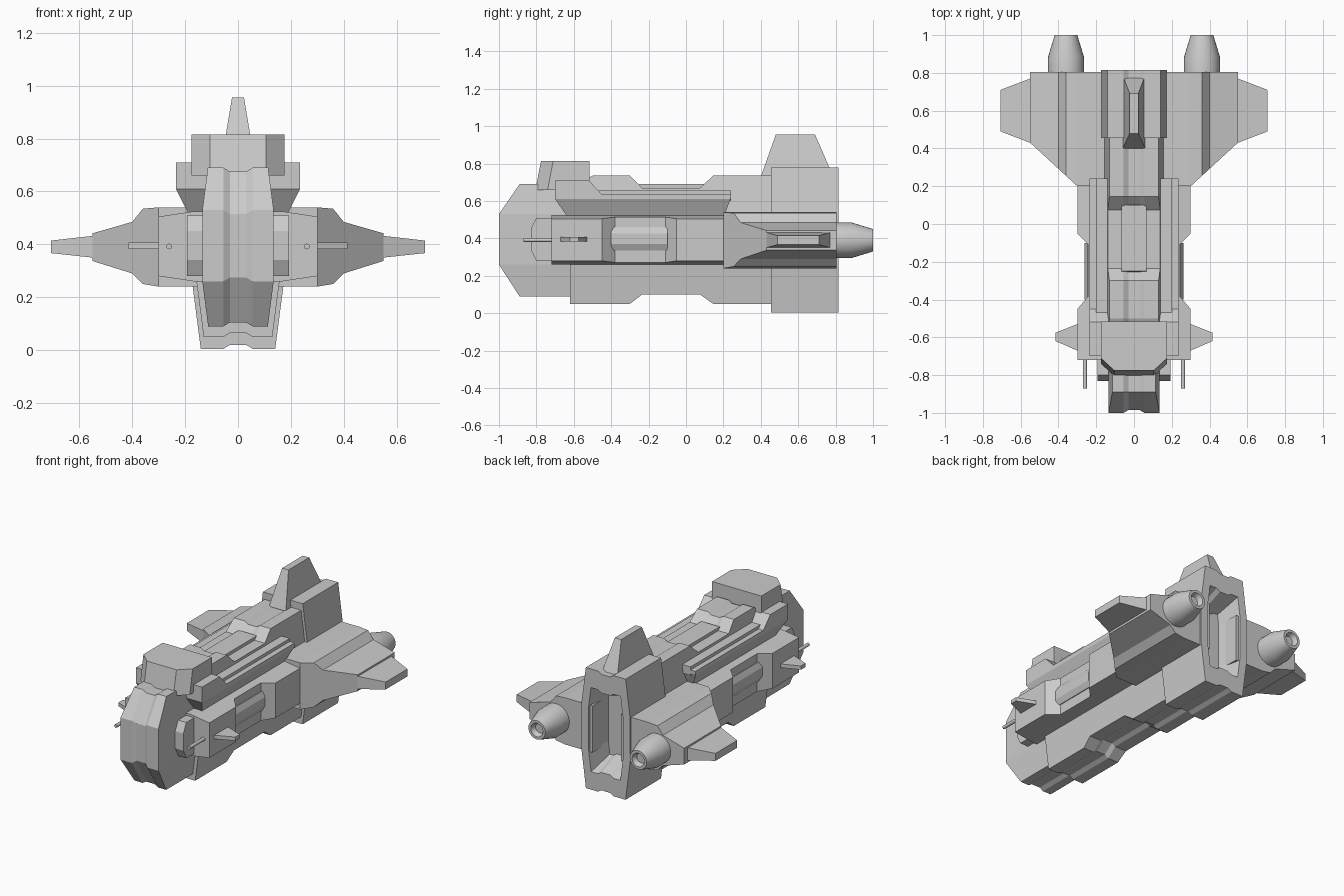
import bpy, bmesh, math
from mathutils import Vector

cube = bpy.data.objects.get("Cube")
if cube:
    bpy.data.objects.remove(cube, do_unlink=True)

hull = bpy.data.materials.new("hull_grey")
hull.use_nodes = True
hull.diffuse_color = (0.6, 0.6, 0.6, 1)
hull.node_tree.nodes["Principled BSDF"].inputs["Base Color"].default_value = (0.6, 0.6, 0.6, 1)


def finish(name, bm, mirror=False):
    bmesh.ops.remove_doubles(bm, verts=bm.verts, dist=0.0005)
    bmesh.ops.recalc_face_normals(bm, faces=bm.faces)
    mesh = bpy.data.meshes.new(name)
    bm.to_mesh(mesh)
    bm.free()
    mesh.materials.append(hull)
    ob = bpy.data.objects.new(name, mesh)
    bpy.context.collection.objects.link(ob)
    if mirror:
        ob.modifiers.new("mirror", 'MIRROR')
    return ob


def place(axis, u, v, w):
    """Point from two profile coordinates and the extrusion coordinate."""
    return {'x': (w, u, v), 'y': (u, w, v), 'z': (u, v, w)}[axis]


def prism(name, axis, poly, a, b, mirror=False, cuts=(), tweak=None):
    """Extrude a profile along an axis, then trim it by planes (point, normal)."""
    bm = bmesh.new()
    lo = [bm.verts.new(place(axis, u, v, a)) for u, v in poly]
    hi = [bm.verts.new(place(axis, u, v, b)) for u, v in poly]
    n = len(poly)
    bm.faces.new(lo)
    bm.faces.new(hi)
    for i in range(n):
        j = (i + 1) % n
        bm.faces.new((lo[i], lo[j], hi[j], hi[i]))
    for co, no in cuts:
        bmesh.ops.bisect_plane(bm, geom=bm.verts[:] + bm.edges[:] + bm.faces[:],
                               plane_co=co, plane_no=Vector(no), clear_outer=True)
        bmesh.ops.holes_fill(bm, edges=[e for e in bm.edges if e.is_boundary])
    if tweak:
        for v in bm.verts:
            tweak(v.co)
    return finish(name, bm, mirror)


def section(y, width, zb, zt, dip_y=0.0):
    """Tall hull ring with tapered ends and a shallow central groove."""
    low, high, d = max(.26, zb), min(.53, zt), .015
    wb, wt = width - .13 * (low - zb), width - .13 * (zt - high)
    half = [(.03, zb + d), (.055, zb), (wb, zb), (width, low),
            (width, high), (wt, zt), (.055, zt), (.03, zt - d)]
    ring = half + [(-x, z) for x, z in reversed(half)]
    return [(x, y + (dip_y if abs(x) < .04 else 0), z) for x, z in ring]


def hull_loft(name, stations):
    bm = bmesh.new()
    rings = [[bm.verts.new(p) for p in section(*s)] for s in stations]
    n = len(rings[0])
    for r, s in zip(rings, rings[1:]):
        for i in range(n):
            j = (i + 1) % n
            bm.faces.new((r[i], r[j], s[j], s[i]))
    # Caps made from vertical strips
    for r in (rings[0], rings[-1]):
        for i in range(3):
            bm.faces.new((r[i], r[i + 1], r[6 - i], r[7 - i]))
            bm.faces.new((r[15 - i], r[14 - i], r[9 + i], r[8 + i]))
        bm.faces.new((r[0], r[7], r[8], r[15]))
    return finish(name, bm)


def lathe(name, x, z, profile, sides):
    """Revolve (radius, y) pairs about a line along y, on both sides."""
    bm = bmesh.new()
    rings = []
    for rad, y in profile:
        ang = [2 * math.pi * k / sides for k in range(sides)]
        rings.append([bm.verts.new((x + rad * math.cos(t), y, z + rad * math.sin(t))) for t in ang])
    for r, s in zip(rings, rings[1:]):
        for i in range(sides):
            j = (i + 1) % sides
            bm.faces.new((r[i], r[j], s[j], s[i]))
    bm.faces.new(rings[0])
    bm.faces.new(rings[-1])
    ob = finish(name, bm, True)
    bpy.ops.object.select_all(action='DESELECT')
    ob.select_set(True)
    bpy.context.view_layer.objects.active = ob
    bpy.ops.object.shade_smooth_by_angle(angle=math.radians(28))
    return ob


# Central hull: nose, notched body and hollow stern
hull_loft("nose", [(-1, .135, .26, .53, .015), (-.89, .135, .09, .69), (-.55, .135, .09, .69)])
hull_loft("main_body", [(-.62, .157, .05, .68), (-.5, .157, .05, .735), (-.3, .157, .05, .735),
                        (-.235, .157, .1, .67), (.075, .157, .1, .67),
                        (.145, .157, .05, .735), (.47, .157, .05, .735)])
hull_loft("stern_block", [(.455, .174, .005, .78), (.815, .174, .005, .78),
                          (.815, .122, .12, .66), (.66, .09, .18, .6)])
prism("spine_rail", 'x', [(-.27, .6), (-.25, .69), (.1, .69), (.12, .6)], -.065, .065)


# Tail fin, narrowing upwards
def narrow(co):
    co.x *= 1 - .62 * max(0, co.z - .73) / .225


prism("tail_fin", 'x', [(.4, .73), (.48, .955), (.69, .955), (.775, .76), (.775, .73)],
      -.06, .06, tweak=narrow)


# Head block above the nose
def lean(co):
    if co.z > .8 and co.y < -.6:
        co.y += .03


prism("head_block", 'z', [(.175, -.515), (.175, -.74), (.105, -.805),
                          (-.105, -.805), (-.175, -.74), (-.175, -.515)], .66, .815, tweak=lean)

# Shoulder rails with a stepped top and undercut
prism("shoulder_rail", 'x', [(-.63, .51), (-.7, .61), (-.7, .71), (-.52, .71), (-.45, .635),
                             (.24, .635), (.24, .615), (.2, .51)], .1, .235, True,
      cuts=[((.235, 0, .61), (.1, 0, -.05))])
prism("shoulder_strip", 'x', [(-.5, .6), (-.5, .655), (.24, .655), (.24, .6)], .13, .2, True)

# Side pods, cheek plates and bars
prism("side_pod", 'z', [(.1, -.72), (.3, -.72), (.3, -.45), (.24, -.38), (.24, -.11),
                        (.3, -.05), (.3, .22), (.1, .22)], .26, .525, True,
      cuts=[((.3, 0, .505), (.15, 0, 1)), ((.3, 0, .28), (.15, 0, -1))])
prism("cheek_plate", 'x', [(-.7, .28), (-.8, .28), (-.83, .34), (-.83, .45), (-.8, .51), (-.7, .51)],
      -.193, .193)
prism("pod_bar", 'y', [(.2, .335), (.245, .335), (.262, .37), (.262, .425), (.245, .46), (.2, .46)],
      -.4, -.1, True)

# Small front fins and guns
prism("front_fin", 'z', [(.28, -.53), (.3, -.53), (.415, -.575), (.415, -.62), (.3, -.67), (.28, -.67)],
      .383, .407, True)
lathe("gun_barrel", .26, .392, [(.011, -.87), (.011, -.7)], 12)

# Rear wings: swept root and tapered tip
prism("wing_root", 'y', [(.1, .54), (.3, .54), (.36, .535), (.4, .485), (.55, .442),
                         (.55, .337), (.4, .29), (.36, .25), (.3, .24), (.1, .24)], .2, .805, True,
      cuts=[((.3, .2, .4), (.23, -.25, 0))])


def thin_tip(co):
    if co.x > .6:
        co.z = .39 + (co.z - .39) * .58


prism("wing_tip", 'z', [(.53, .43), (.55, .43), (.707, .49), (.707, .71), (.55, .77), (.53, .77)],
      .35, .432, True, tweak=thin_tip)

# Engine nozzles with recessed outlets
lathe("engine_nozzle", .36, .39, [(.095, .75), (.095, .885), (.06, 1), (.043, 1), (.03, .97)], 32)
